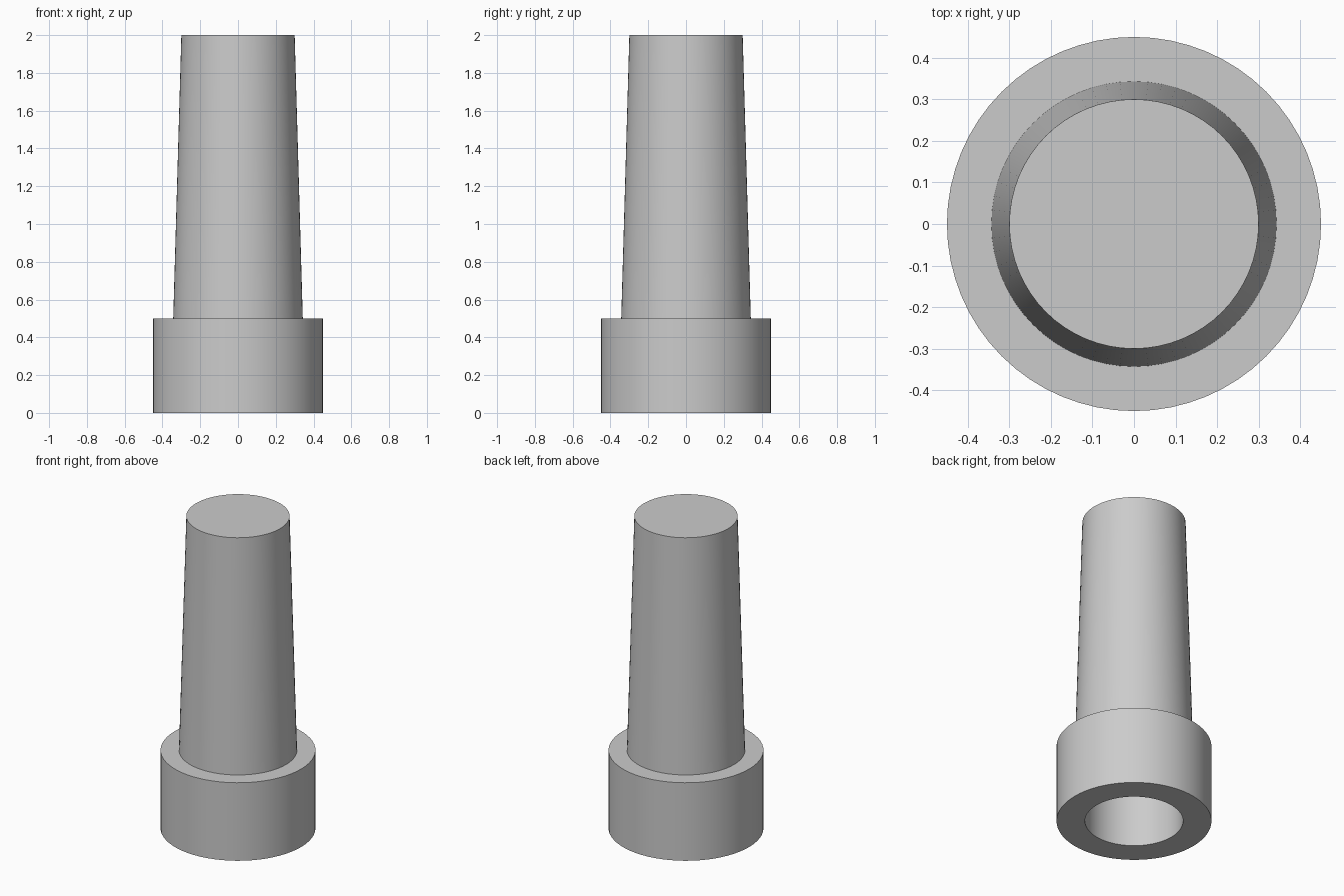
import bpy
import bmesh
from math import radians

SEGMENTS = 64

cube = bpy.data.objects.get("Cube")
if cube:
    bpy.data.objects.remove(cube, do_unlink=True)

# Single neutral grey
grey = bpy.data.materials.new("plain grey")
grey.use_nodes = True
colour = (0.6, 0.6, 0.6, 1)
grey.diffuse_color = colour
grey.node_tree.nodes["Principled BSDF"].inputs["Base Color"].default_value = colour


def turned_part(name, profile):
    """Lathe a (radius, height) profile around the z axis."""
    bm = bmesh.new()
    points = [bm.verts.new((r, 0, z)) for r, z in profile]
    edges = [bm.edges.new(pair) for pair in zip(points, points[1:])]
    bmesh.ops.spin(bm, geom=points + edges, cent=(0, 0, 0), axis=(0, 0, 1),
                   angle=radians(360), steps=SEGMENTS, use_duplicate=False)
    bmesh.ops.remove_doubles(bm, verts=bm.verts, dist=0.0001)
    bmesh.ops.recalc_face_normals(bm, faces=bm.faces)
    mesh = bpy.data.meshes.new(name)
    bm.to_mesh(mesh)
    bm.free()
    mesh.materials.append(grey)
    part = bpy.data.objects.new(name, mesh)
    bpy.context.collection.objects.link(part)
    bpy.ops.object.select_all(action="DESELECT")
    part.select_set(True)
    bpy.context.view_layer.objects.active = part
    bpy.ops.object.shade_smooth_by_angle(angle=radians(30))
    return part


# Collar with a blind socket underneath, stepping up into the tapered shaft
turned_part("collar_and_shaft", [
    (0, 0.5), (0.285, 0.5), (0.285, 0),
    (0.45, 0), (0.45, 0.5),
    (0.343, 0.5), (0.3, 2), (0, 2),
])
